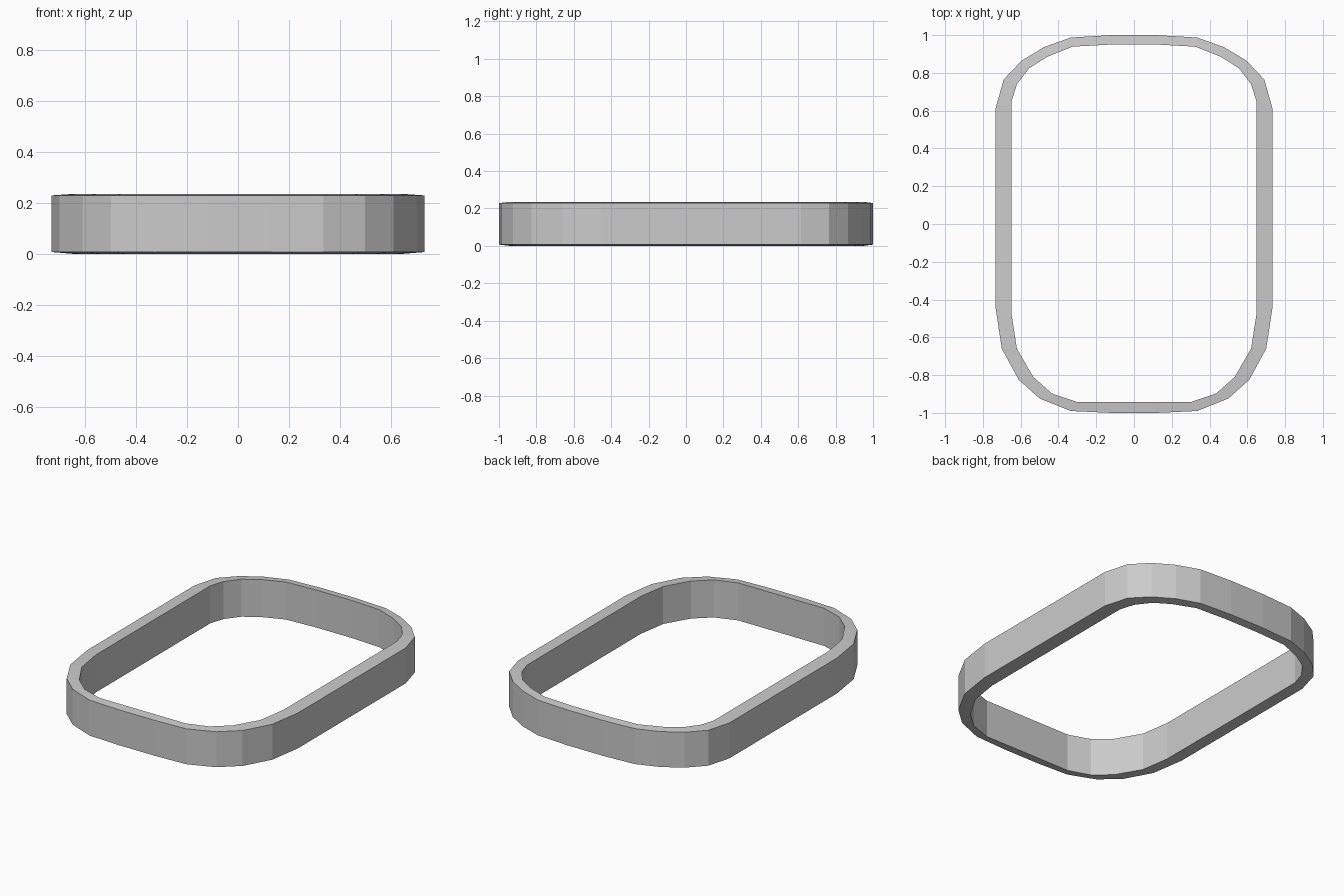
import bpy
import bmesh

if "Cube" in bpy.data.objects:
    bpy.data.objects.remove(bpy.data.objects["Cube"])

# Right-hand halves of the two outlines, from back to front
OUTER = [(0.12, 1.0), (0.335, 0.987), (0.475, 0.937), (0.595, 0.865), (0.69, 0.765),
         (0.732, 0.615), (0.732, -0.45), (0.70, -0.66), (0.61, -0.825),
         (0.498, -0.925), (0.335, -0.99), (0.12, -1.0)]
INNER = [(0.12, 0.95), (0.325, 0.939), (0.46, 0.885), (0.555, 0.825), (0.62, 0.74),
         (0.648, 0.65), (0.648, -0.48), (0.62, -0.66), (0.533, -0.81),
         (0.435, -0.897), (0.30, -0.943), (0.12, -0.943)]


def add_loop(bm, half, z):
    """Mirror a half outline in x and add it as a closed ring of vertices."""
    full = half + [(-x, y) for x, y in reversed(half)]
    return [bm.verts.new((x, y, z)) for x, y in full]


# Band: outer wall, rim, inner wall and underside, rims tilted slightly outward
bm = bmesh.new()
loops = [add_loop(bm, OUTER, 0.007), add_loop(bm, OUTER, 0.229),
         add_loop(bm, INNER, 0.235), add_loop(bm, INNER, 0.0)]
n = len(loops[0])
for k in range(4):
    a, b = loops[k], loops[(k + 1) % 4]
    for i in range(n):
        j = (i + 1) % n
        bm.faces.new((a[i], a[j], b[j], b[i]))
bmesh.ops.recalc_face_normals(bm, faces=bm.faces)

mesh = bpy.data.meshes.new("rounded_band")
bm.to_mesh(mesh)
bm.free()
band = bpy.data.objects.new("rounded_band", mesh)
bpy.context.collection.objects.link(band)
